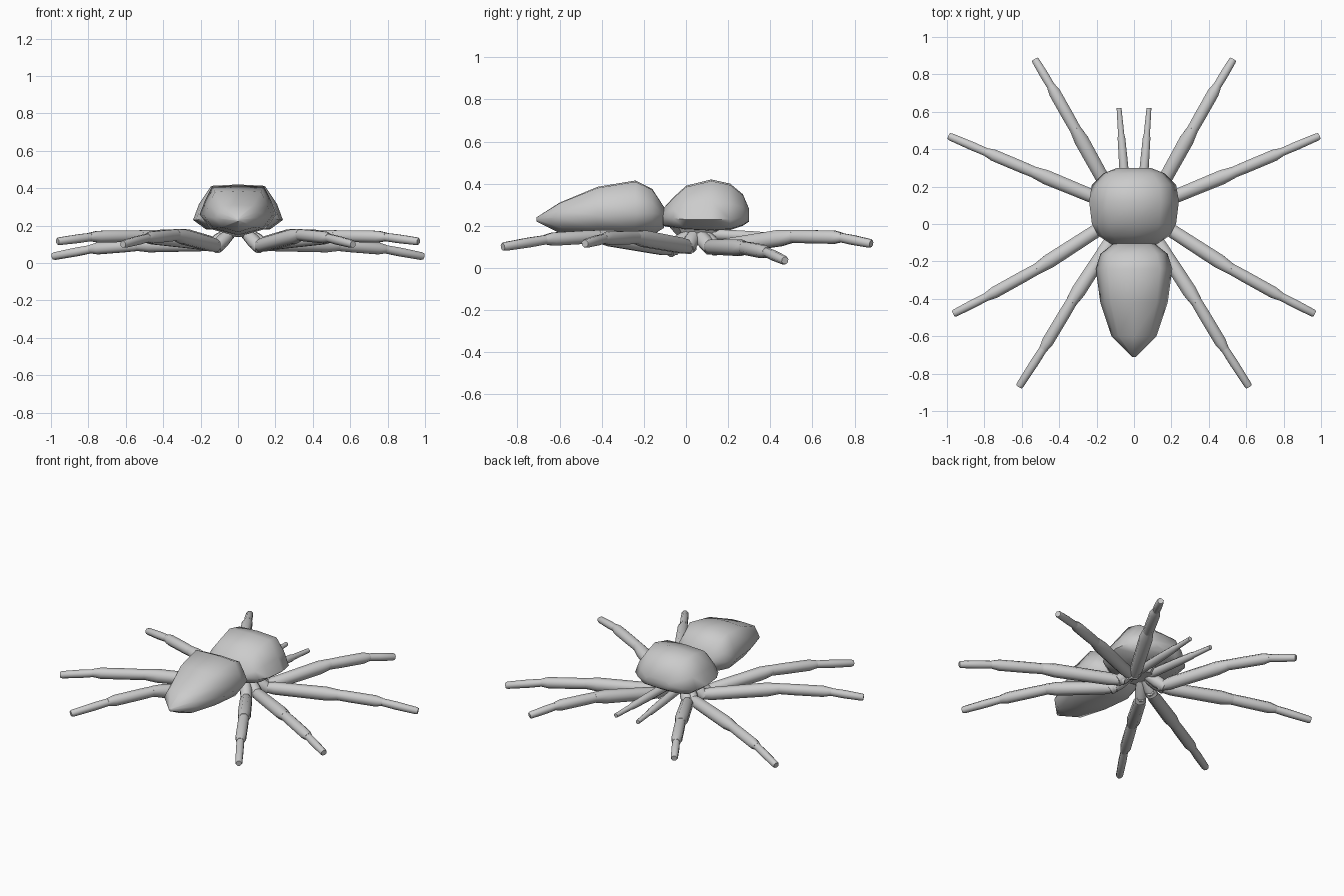
import bpy, bmesh, math
from mathutils import Vector

if "Cube" in bpy.data.objects:
    bpy.data.objects.remove(bpy.data.objects["Cube"], do_unlink=True)

grey = bpy.data.materials.new("plain grey")
grey.use_nodes = True
colour = (0.6, 0.6, 0.6, 1)
grey.diffuse_color = colour
grey.node_tree.nodes["Principled BSDF"].inputs["Base Color"].default_value = colour


def loft(name, rings, angle):
    """Skin a list of equal-length point rings and cap both ends."""
    bm = bmesh.new()
    loops = [[bm.verts.new(p) for p in ring] for ring in rings]
    n = len(loops[0])
    for a, b in zip(loops, loops[1:]):
        for i in range(n):
            j = (i + 1) % n
            bm.faces.new((a[i], a[j], b[j], b[i]))
    bm.faces.new(loops[0])
    bm.faces.new(loops[-1])
    bmesh.ops.recalc_face_normals(bm, faces=bm.faces)
    mesh = bpy.data.meshes.new(name)
    bm.to_mesh(mesh)
    bm.free()
    mesh.materials.append(grey)
    obj = bpy.data.objects.new(name, mesh)
    bpy.context.collection.objects.link(obj)
    bpy.ops.object.select_all(action="DESELECT")
    obj.select_set(True)
    bpy.context.view_layer.objects.active = obj
    bpy.ops.object.shade_smooth_by_angle(angle=math.radians(angle))
    return obj


def body(name, stations, shoulder, belly):
    """Loft stations of (y, half width, bottom, widest height, top)."""
    rings = []
    for y, w, bottom, mid, top in stations:
        low = bottom + belly * (mid - bottom)
        half = [(w * shoulder, top - 0.04 * (top - mid)), (w * 0.87, mid + 0.45 * (top - mid)),
                (w, mid), (w * 0.72, low)]
        right = [(x, y, z) for x, z in half]
        left = [(-x, y, z) for x, z in reversed(half)]
        rings.append([(0, y, top)] + right + [(0, y, bottom)] + left)
    return loft(name, rings, 60)


# Rear body, tapering to a point
body("abdomen", [
    (-0.71, 0.01, 0.22, 0.23, 0.24),
    (-0.60, 0.12, 0.165, 0.24, 0.31),
    (-0.42, 0.18, 0.15, 0.25, 0.385),
    (-0.24, 0.205, 0.14, 0.26, 0.415),
    (-0.16, 0.18, 0.155, 0.26, 0.375),
    (-0.105, 0.11, 0.19, 0.25, 0.29)], 0.68, 0.35)

# Head and chest in one shell
body("head_chest", [
    (-0.11, 0.12, 0.20, 0.24, 0.28),
    (-0.06, 0.195, 0.19, 0.235, 0.335),
    (0.0, 0.225, 0.18, 0.23, 0.39),
    (0.12, 0.24, 0.175, 0.23, 0.42),
    (0.21, 0.225, 0.18, 0.23, 0.40),
    (0.27, 0.165, 0.20, 0.24, 0.35),
    (0.30, 0.09, 0.22, 0.25, 0.28)], 0.60, 0.1)

# Underside plate joining the legs
loft("breast_plate", [
    [(r * math.cos(a), 0.06 + 1.3 * r * math.sin(a), z)
     for a in (math.tau * i / 8 for i in range(8))]
    for r, z in ((0.07, 0.14), (0.11, 0.20))], 30)


def segment(name, start, end, profile):
    """Round tapered limb; profile holds (fraction along, radius)."""
    start, end = Vector(start), Vector(end)
    axis = (end - start).normalized()
    side = axis.cross(Vector((0, 0, 1))).normalized()
    up = side.cross(axis)
    rings = []
    for t, r in profile:
        centre = start.lerp(end, t)
        rings.append([centre + r * (math.cos(a) * side + math.sin(a) * up)
                      for a in (math.tau * (i + 0.5) / 8 for i in range(8))])
    return loft(name, rings, 50)


# Joint positions on the +x side: root, hip, knee, ankle, tip
legs = {
    "first_leg": [(0.04, 0.08, 0.16), (0.11, 0.14, 0.095), (0.31, 0.50, 0.15),
                  (0.44, 0.73, 0.145), (0.53, 0.88, 0.115)],
    "second_leg": [(0.05, 0.06, 0.16), (0.13, 0.11, 0.10), (0.53, 0.275, 0.095),
                   (0.78, 0.38, 0.075), (0.99, 0.47, 0.035)],
    "third_leg": [(0.05, 0.04, 0.16), (0.13, 0.01, 0.10), (0.51, -0.235, 0.145),
                  (0.78, -0.385, 0.14), (0.965, -0.48, 0.115)],
    "fourth_leg": [(0.04, 0.02, 0.16), (0.11, -0.07, 0.09), (0.33, -0.41, 0.15),
                   (0.48, -0.66, 0.135), (0.615, -0.87, 0.10)],
}
parts = ["hip", "thigh", "shin", "foot"]
profiles = [
    [(0, 0.03), (0.6, 0.038), (1.15, 0.034)],
    [(-0.08, 0.026), (0.12, 0.039), (0.85, 0.042), (1.03, 0.032)],
    [(-0.05, 0.032), (0.3, 0.034), (0.88, 0.034), (1.04, 0.024)],
    [(-0.06, 0.023), (0.4, 0.025), (0.95, 0.022), (1.0, 0.018)],
]

for side_name, s in (("left", 1), ("right", -1)):
    for leg, joints in legs.items():
        points = [(s * x, y, z) for x, y, z in joints]
        for part, a, b, profile in zip(parts, points, points[1:], profiles):
            segment(f"{side_name}_{leg}_{part}", a, b, profile)
    # Short feelers beside the head
    segment(f"{side_name}_feeler", (s * 0.04, 0.12, 0.16), (s * 0.08, 0.62, 0.135),
            [(0, 0.028), (0.4, 0.026), (0.68, 0.022), (0.72, 0.018), (1, 0.014)])
